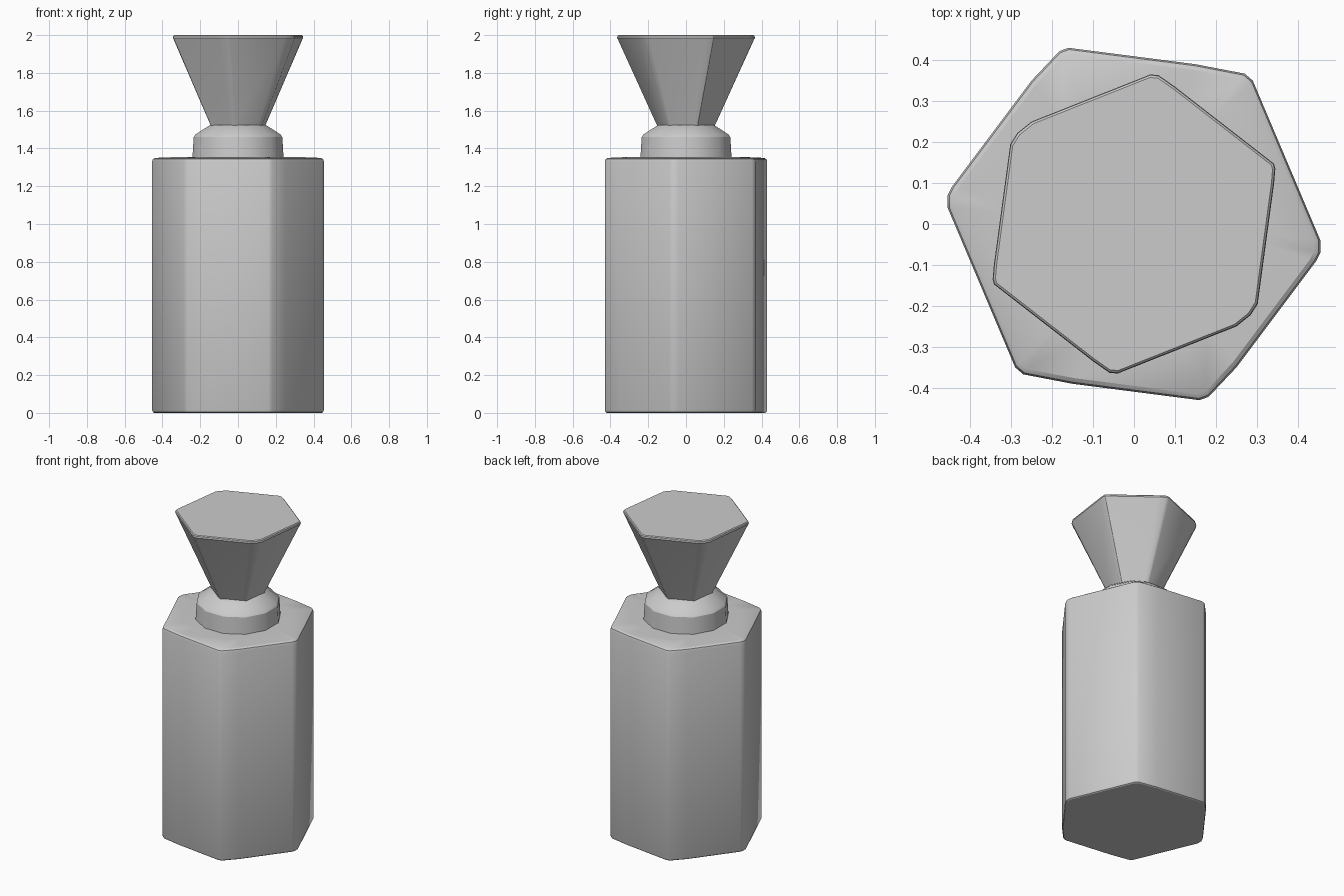
import bpy, bmesh, math

cube = bpy.data.objects.get("Cube")
if cube:
    bpy.data.objects.remove(cube, do_unlink=True)

grey = bpy.data.materials.new("plain grey")
grey.use_nodes = True
COLOUR = (0.6, 0.6, 0.6, 1)
grey.diffuse_color = COLOUR
grey.node_tree.nodes["Principled BSDF"].inputs["Base Color"].default_value = COLOUR


def full_turn(half):
    """Complete an outline that repeats after half a turn."""
    return half + [(-x, -y) for x, y in half]


def loft(name, outline, rings):
    """Stack scaled copies of an outline; rings are (height, scale)."""
    bm = bmesh.new()
    loops = [[bm.verts.new((x * s, y * s, z)) for x, y in outline] for z, s in rings]
    n = len(outline)
    for low, high in zip(loops, loops[1:]):
        for i in range(n):
            j = (i + 1) % n
            bm.faces.new((low[i], low[j], high[j], high[i]))
    bm.faces.new(loops[0][::-1])
    bm.faces.new(loops[-1])
    bmesh.ops.recalc_face_normals(bm, faces=bm.faces)
    mesh = bpy.data.meshes.new(name)
    bm.to_mesh(mesh)
    bm.free()
    mesh.materials.append(grey)
    obj = bpy.data.objects.new(name, mesh)
    bpy.context.collection.objects.link(obj)
    bpy.ops.object.select_all(action='DESELECT')
    obj.select_set(True)
    bpy.context.view_layer.objects.active = obj
    bpy.ops.object.shade_smooth_by_angle(angle=math.radians(30))
    return obj


# Bottle body: worn hexagonal prism with softened rims
body_half = full_turn([(0.455, -0.04), (0.29, 0.35), (0.27, 0.367), (0.15, 0.39),
                       (-0.16, 0.43), (-0.182, 0.422), (-0.25, 0.35),
                       (-0.445, 0.09), (-0.455, 0.07)])
loft("bottle_body", body_half,
     [(0, 0.975), (0.004, 0.99), (0.015, 1), (1.33, 1), (1.343, 0.99), (1.35, 0.965), (1.355, 0.7)])

# Neck collar with a sloped shoulder
collar = [(math.cos(a), math.sin(a)) for a in (math.radians(15 + 30 * i) for i in range(12))]
loft("neck_collar", collar,
     [(1.34, 0.25), (1.38, 0.248), (1.46, 0.243), (1.475, 0.232), (1.52, 0.16), (1.525, 0.15)])

# Flared hexagonal stopper
stopper = full_turn([(0.342, 0.147), (0.1, 0.335), (0.06, 0.363), (0.04, 0.365),
                     (-0.25, 0.25), (-0.285, 0.222), (-0.302, 0.195), (-0.342, -0.1),
                     (-0.345, -0.135)])
loft("stopper", stopper,
     [(1.5, 0.39), (1.53, 0.43), (1.975, 0.985), (1.985, 1), (1.995, 0.995), (2, 0.98)])
